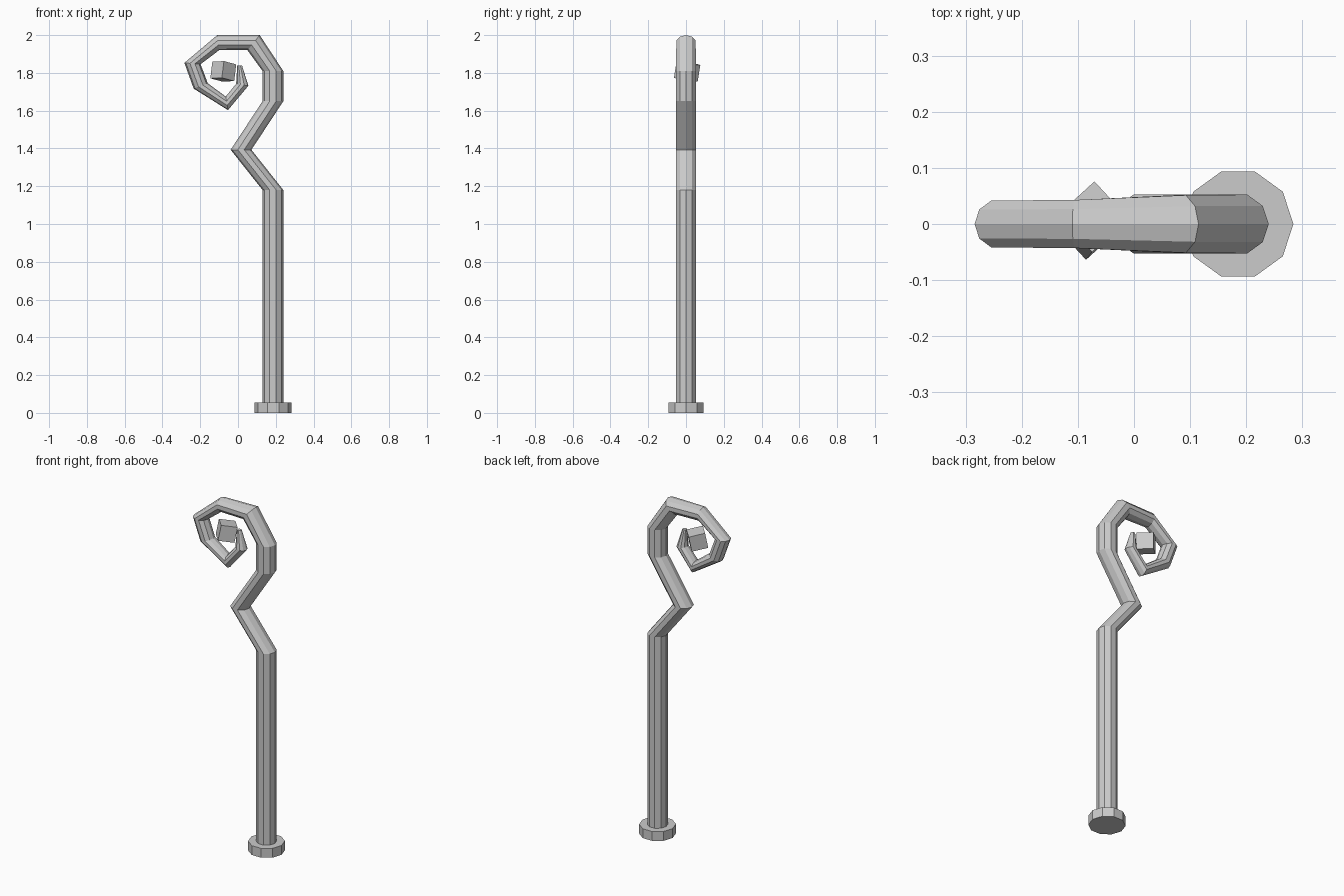
import bpy, bmesh, math
from mathutils import Vector, Matrix

if "Cube" in bpy.data.objects:
    bpy.data.objects.remove(bpy.data.objects["Cube"])

SIDES = 10


def add_object(name, bm):
    bmesh.ops.recalc_face_normals(bm, faces=bm.faces)
    mesh = bpy.data.meshes.new(name)
    bm.to_mesh(mesh)
    bm.free()
    obj = bpy.data.objects.new(name, mesh)
    bpy.context.collection.objects.link(obj)
    return obj


def loft(name, sections):
    """Skin ten-sided rings given by outer (x, z), inner (x, z), y radius."""
    bm = bmesh.new()
    rings = []
    for ox, oz, ix, iz, ry in sections:
        outer, inner = Vector((ox, 0, oz)), Vector((ix, 0, iz))
        mid, half = (outer + inner) / 2, (outer - inner) / 2
        angles = [2 * math.pi * i / SIDES for i in range(SIDES)]
        rings.append([bm.verts.new(mid + half * math.cos(a) + Vector((0, ry * math.sin(a), 0)))
                      for a in angles])
    for a, b in zip(rings, rings[1:]):
        for i in range(SIDES):
            j = (i + 1) % SIDES
            bm.faces.new((a[i], a[j], b[j], b[i]))
    bm.faces.new(rings[0])
    bm.faces.new(rings[-1])
    return add_object(name, bm)


# Foot: short ten-sided disc
loft("foot", [(0.284, 0, 0.087, 0, 0.098), (0.284, 0.055, 0.087, 0.055, 0.098)])

# Staff: straight pole, kink, then tapering spiral crook
R = 0.055
pole = [(x + R, z, x - R, z, R) for x, z in
        [(0.185, 0.03), (0.185, 1.18), (0.016, 1.393), (0.185, 1.65), (0.185, 1.81)]]
crook = [
    (0.115, 2.00, 0.050, 1.92, 0.054),
    (-0.110, 2.00, -0.100, 1.92, 0.045),
    (-0.284, 1.853, -0.198, 1.846, 0.044),
    (-0.235, 1.717, -0.160, 1.745, 0.042),
    (-0.053, 1.603, -0.065, 1.675, 0.038),
    (0.055, 1.732, -0.010, 1.742, 0.033),
    (0.021, 1.840, -0.004, 1.840, 0.013),
]
loft("staff", pole + crook)

# Gem: tilted cube floating inside the crook
bm = bmesh.new()
tilt = (Matrix.Rotation(math.radians(7), 4, 'Y') @ Matrix.Rotation(math.radians(-9), 4, 'X')
        @ Matrix.Rotation(math.radians(42), 4, 'Z'))
bmesh.ops.create_cube(bm, size=0.09, matrix=Matrix.Translation((-0.078, 0.006, 1.808)) @ tilt)
add_object("gem", bm)
